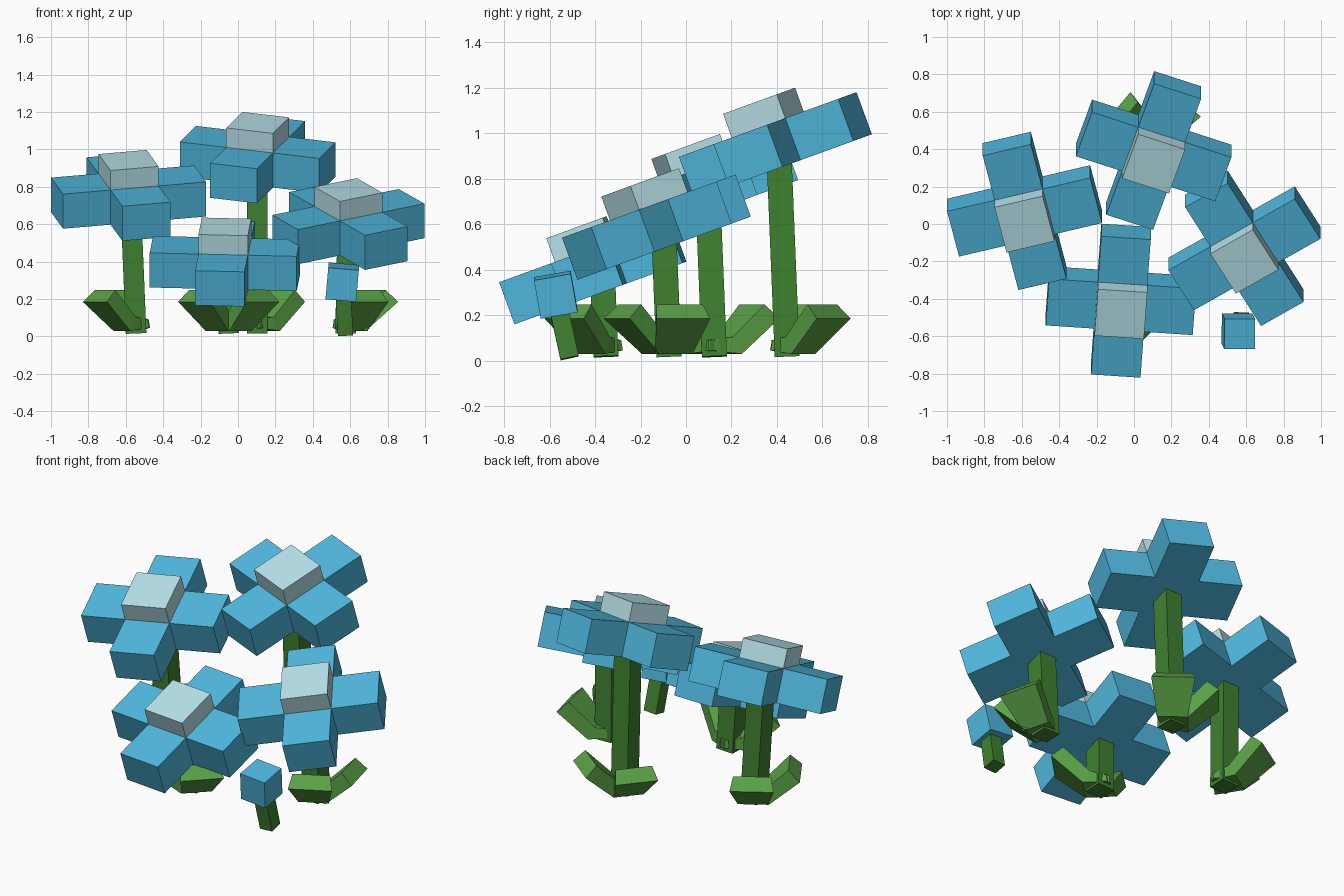
import bpy, bmesh
from math import radians
from mathutils import Matrix, Vector

if "Cube" in bpy.data.objects:
    bpy.data.objects.remove(bpy.data.objects["Cube"])


def material(name, rgb):
    m = bpy.data.materials.new(name)
    m.diffuse_color = (*rgb, 1)
    m.use_nodes = True
    m.node_tree.nodes["Principled BSDF"].inputs["Base Color"].default_value = m.diffuse_color
    return m


BLUE = material("petal_blue", (0.08, 0.48, 0.73))
PALE = material("pale_centre", (0.48, 0.76, 0.82))
STEM = material("stem_green", (0.05, 0.22, 0.03))
LEAF = material("leaf_green", (0.10, 0.36, 0.06))


def finish(name, bm, mat, matrix):
    bmesh.ops.recalc_face_normals(bm, faces=bm.faces[:])
    mesh = bpy.data.meshes.new(name)
    bm.transform(matrix)
    bm.to_mesh(mesh)
    bm.free()
    mesh.materials.append(mat)
    ob = bpy.data.objects.new(name, mesh)
    bpy.context.collection.objects.link(ob)
    return ob


def box(name, size, mat, matrix):
    bm = bmesh.new()
    bmesh.ops.create_cube(bm, size=1)
    bmesh.ops.scale(bm, vec=size, verts=bm.verts[:])
    return finish(name, bm, mat, matrix)


A, H, T = 0.1325, 0.394, 0.197  # half arm width, half span, thickness


def petals(name, matrix):
    # plus-shaped outline made by turning one arm, then extruded
    bm = bmesh.new()
    pts = []
    for k in range(4):
        turn = Matrix.Rotation(radians(90 * k), 3, 'Z')
        pts += [turn @ Vector(p) for p in ((A, -A, -T / 2), (H, -A, -T / 2), (H, A, -T / 2))]
    face = bm.faces.new([bm.verts.new(p) for p in pts])
    ext = bmesh.ops.extrude_face_region(bm, geom=[face])
    top = [g for g in ext["geom"] if isinstance(g, bmesh.types.BMVert)]
    bmesh.ops.translate(bm, vec=(0, 0, T), verts=top)
    return finish(name, bm, BLUE, matrix)


def stem(name, base, top, width):
    # square post from base to top
    d = Vector(top) - Vector(base)
    skew = Vector((0, 0, 1)).rotation_difference(d.normalized()).to_matrix().to_4x4()
    mid = (Vector(base) + Vector(top)) / 2
    return box(name, (width, width, d.length), STEM, Matrix.Translation(mid) @ skew)


# leaf sections: (bottom radius, z, half width), (top radius, z, half width)
SECTIONS = [((-0.06, 0.045, 0.045), (-0.055, 0.09, 0.04)),
            ((0.09, 0.03, 0.085), (0.05, 0.105, 0.075)),
            ((0.26, 0.185, 0.122), (0.195, 0.248, 0.105))]


def leaf(name, base, angle):
    # bent, outward-widening slab
    bm = bmesh.new()
    rings = []
    for (r0, z0, w0), (r1, z1, w1) in SECTIONS:
        rings.append([bm.verts.new(p) for p in
                      ((r0, -w0, z0), (r0, w0, z0), (r1, w1, z1), (r1, -w1, z1))])
    for a, b in zip(rings, rings[1:]):
        for i in range(4):
            j = (i + 1) % 4
            bm.faces.new((a[i], a[j], b[j], b[i]))
    bm.faces.new(rings[0])
    bm.faces.new(rings[-1])
    place = Matrix.Translation((base[0], base[1], 0)) @ Matrix.Rotation(radians(angle), 4, 'Z')
    return finish(name, bm, LEAF, place)


# name, head centre, head spin, stem base, leaf directions
FLOWERS = [
    ("back", (0.105, 0.393, 0.946), -19, (0.102, 0.445), (52, 140)),
    ("left", (-0.585, 0.07, 0.745), 14, (-0.545, 0.125), (122, 212)),
    ("right", (0.59, -0.13, 0.587), 31, (0.575, -0.075), (14, 298)),
    ("front", (-0.07, -0.41, 0.39), -4, (-0.05, -0.352), (225, 315)),
]
for name, centre, spin, base, leaves in FLOWERS:
    head = (Matrix.Translation(centre) @ Matrix.Rotation(radians(20), 4, 'X')
            @ Matrix.Rotation(radians(spin), 4, 'Z'))
    petals(name + "_petals", head)
    box(name + "_flower_centre", (2 * A, 2 * A, 0.112), PALE,
        head @ Matrix.Translation((0, 0, T / 2 + 0.055)))
    # stem leans slightly toward the head and ends inside it
    lean = 0.75
    top = (base[0] + (centre[0] - base[0]) * lean,
           base[1] + (0.1 * centre[2] / -2.5), centre[2])
    stem(name + "_stem", (*base, 0.018), top, 0.11)
    for i, ang in enumerate(leaves):
        leaf(f"{name}_leaf_{i + 1}", base, ang)

# small closed bud
bud = (Matrix.Translation((0.558, -0.573, 0.29)) @ Matrix.Rotation(radians(5), 4, 'Y')
       @ Matrix.Rotation(radians(10), 4, 'X'))
box("bud", (0.164, 0.164, 0.172), BLUE, bud)
stem("bud_stem", (0.575, -0.512, 0.012), (0.56, -0.568, 0.27), 0.082)
